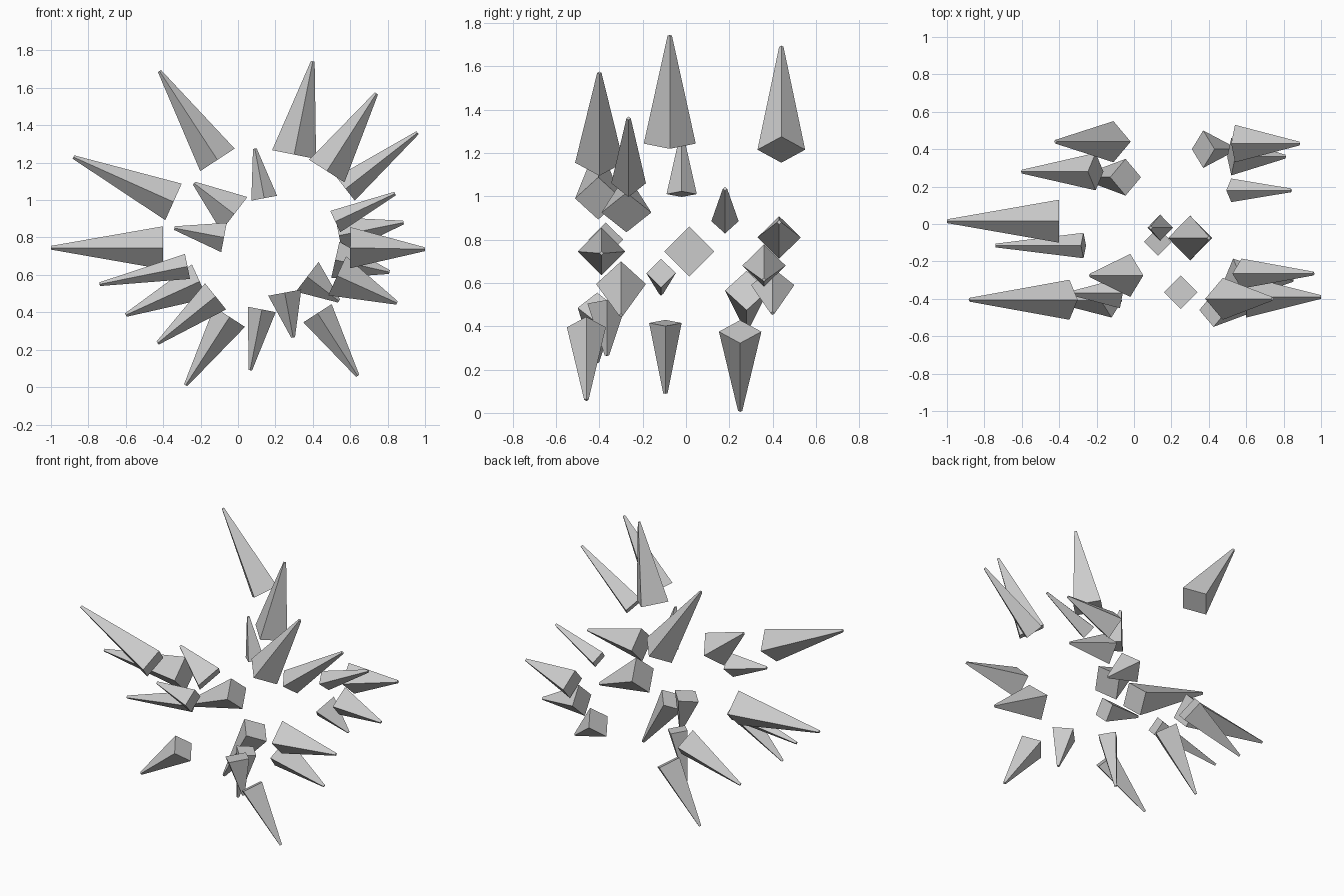
import bpy, bmesh
from math import atan2
from mathutils import Matrix, Vector

TIP_RADIUS = 0.01

# Each spike: base x, base z, tip x, tip z, depth y, base half-diagonal
SPIKES = [
    # upper left
    (-0.11, 1.215, -0.42, 1.69, 0.44, 0.11),
    (-0.345, 0.99, -0.88, 1.23, -0.405, 0.107),
    (-0.02, 0.925, -0.235, 1.09, -0.275, 0.115),
    (-0.075, 0.80, -0.34, 0.85, -0.37, 0.08),
    # lower left
    (-0.40, 0.745, -1.0, 0.745, 0.015, 0.115),
    (-0.27, 0.645, -0.74, 0.55, -0.115, 0.068),
    (-0.205, 0.565, -0.60, 0.385, 0.28, 0.10),
    (-0.12, 0.485, -0.43, 0.235, -0.41, 0.09),
    (-0.045, 0.375, -0.28, 0.01, 0.25, 0.098),
    # lower right
    (0.128, 0.415, 0.065, 0.09, -0.095, 0.075),
    (0.25, 0.505, 0.295, 0.265, -0.365, 0.09),
    (0.425, 0.395, 0.64, 0.06, -0.46, 0.09),
    (0.37, 0.59, 0.54, 0.46, 0.40, 0.10),
    (0.53, 0.595, 0.85, 0.45, -0.30, 0.115),
    (0.52, 0.68, 0.81, 0.615, 0.36, 0.10),
    # upper right
    (0.60, 0.745, 1.0, 0.737, -0.39, 0.11),
    (0.54, 0.81, 0.885, 0.88, 0.43, 0.10),
    (0.52, 0.885, 0.84, 1.035, 0.18, 0.063),
    (0.575, 1.06, 0.96, 1.36, -0.265, 0.08),
    (0.475, 1.155, 0.74, 1.57, -0.40, 0.112),
    (0.30, 1.243, 0.40, 1.742, -0.075, 0.12),
    (0.14, 1.01, 0.09, 1.275, -0.02, 0.07),
]


def spike(name, bx, bz, tx, tz, y, r):
    """Square pyramid with a blunt tip, tilted about the y axis."""
    base, tip = Vector((bx, y, bz)), Vector((tx, y, tz))
    bm = bmesh.new()
    bmesh.ops.create_cone(
        bm, cap_ends=True, segments=4, radius1=r, radius2=TIP_RADIUS,
        depth=(tip - base).length)
    mesh = bpy.data.meshes.new(name)
    bm.to_mesh(mesh)
    bm.free()
    obj = bpy.data.objects.new(name, mesh)
    obj.matrix_world = (Matrix.Translation((base + tip) / 2)
                        @ Matrix.Rotation(atan2(tx - bx, tz - bz), 4, 'Y'))
    bpy.context.collection.objects.link(obj)


# Burst of spikes around the empty centre
for i, s in enumerate(SPIKES, 1):
    spike(f"spike_{i:02d}", *s)
